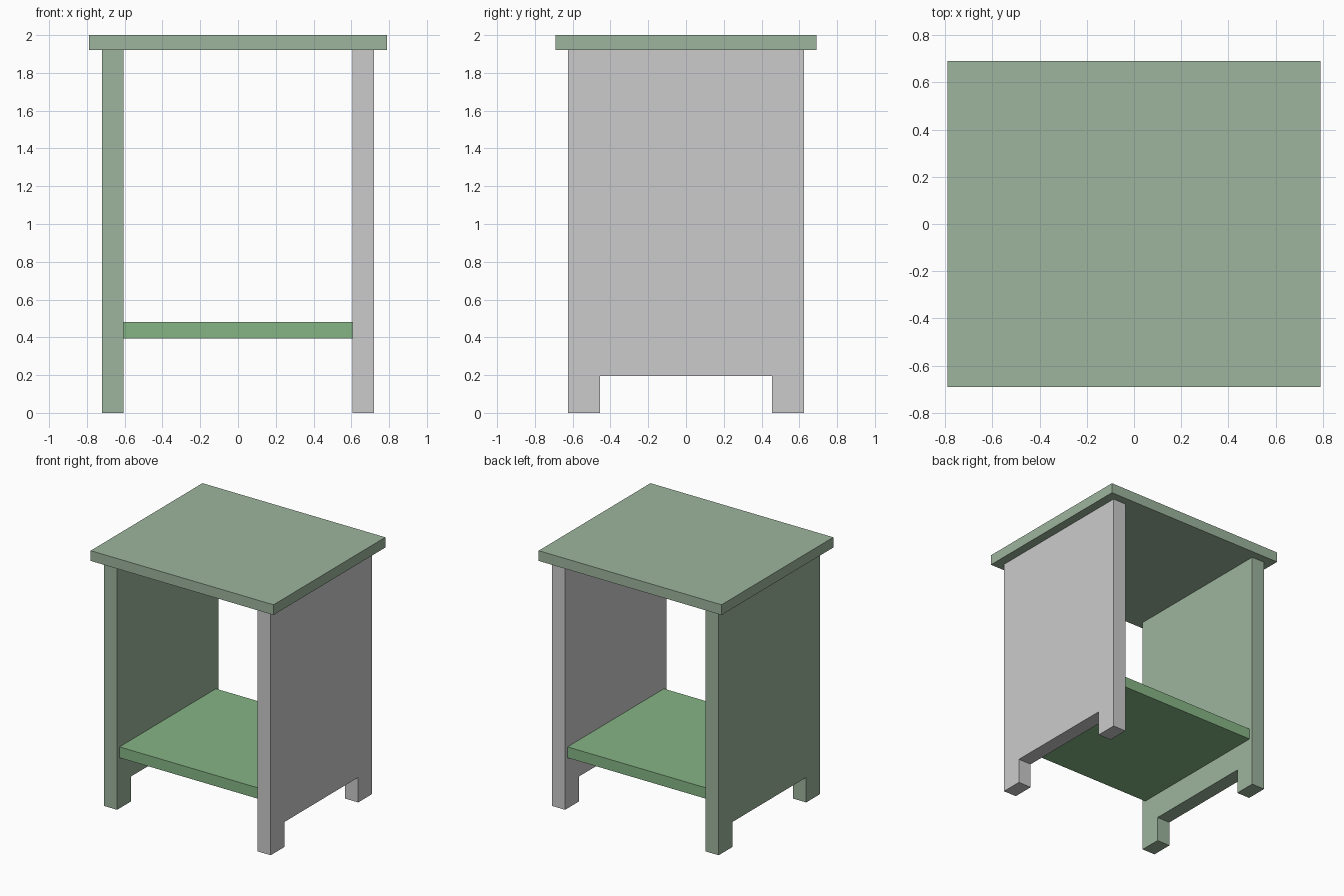
import bpy, bmesh

if "Cube" in bpy.data.objects:
    bpy.data.objects.remove(bpy.data.objects["Cube"])


def tint(name, color):
    mat = bpy.data.materials.new(name)
    mat.diffuse_color = (*color, 1)
    mat.use_nodes = True
    mat.node_tree.nodes["Principled BSDF"].inputs["Base Color"].default_value = mat.diffuse_color
    return mat


def extrude_profile(name, profile, x0, x1, mat=None):
    """Extrude a (y, z) outline along x from x0 to x1."""
    bm = bmesh.new()
    face = bm.faces.new([bm.verts.new((x0, y, z)) for y, z in profile])
    ext = bmesh.ops.extrude_face_region(bm, geom=[face])
    moved = [v for v in ext["geom"] if isinstance(v, bmesh.types.BMVert)]
    bmesh.ops.translate(bm, verts=moved, vec=(x1 - x0, 0, 0))
    bmesh.ops.recalc_face_normals(bm, faces=bm.faces)
    mesh = bpy.data.meshes.new(name)
    bm.to_mesh(mesh)
    bm.free()
    obj = bpy.data.objects.new(name, mesh)
    bpy.context.collection.objects.link(obj)
    if mat:
        mesh.materials.append(mat)
    return obj


def board(half_y, z0, z1):
    return [(-half_y, z0), (half_y, z0), (half_y, z1), (-half_y, z1)]


pale_green = tint("pale_green", (0.34, 0.46, 0.34))
green = tint("green", (0.24, 0.46, 0.24))

# Overhanging top
extrude_profile("table_top", board(0.69, 1.92, 2.0), -0.79, 0.79, pale_green)

# Side panels, notched at the bottom to leave two feet each
side = [(-0.625, 0), (-0.455, 0), (-0.455, 0.195), (0.455, 0.195),
        (0.455, 0), (0.625, 0), (0.625, 1.92), (-0.625, 1.92)]
extrude_profile("left_side_panel", side, -0.72, -0.607, pale_green)
extrude_profile("right_side_panel", side, 0.607, 0.72)

# Lower shelf, set slightly back from the panel edges
extrude_profile("lower_shelf", board(0.595, 0.395, 0.48), -0.607, 0.607, green)
